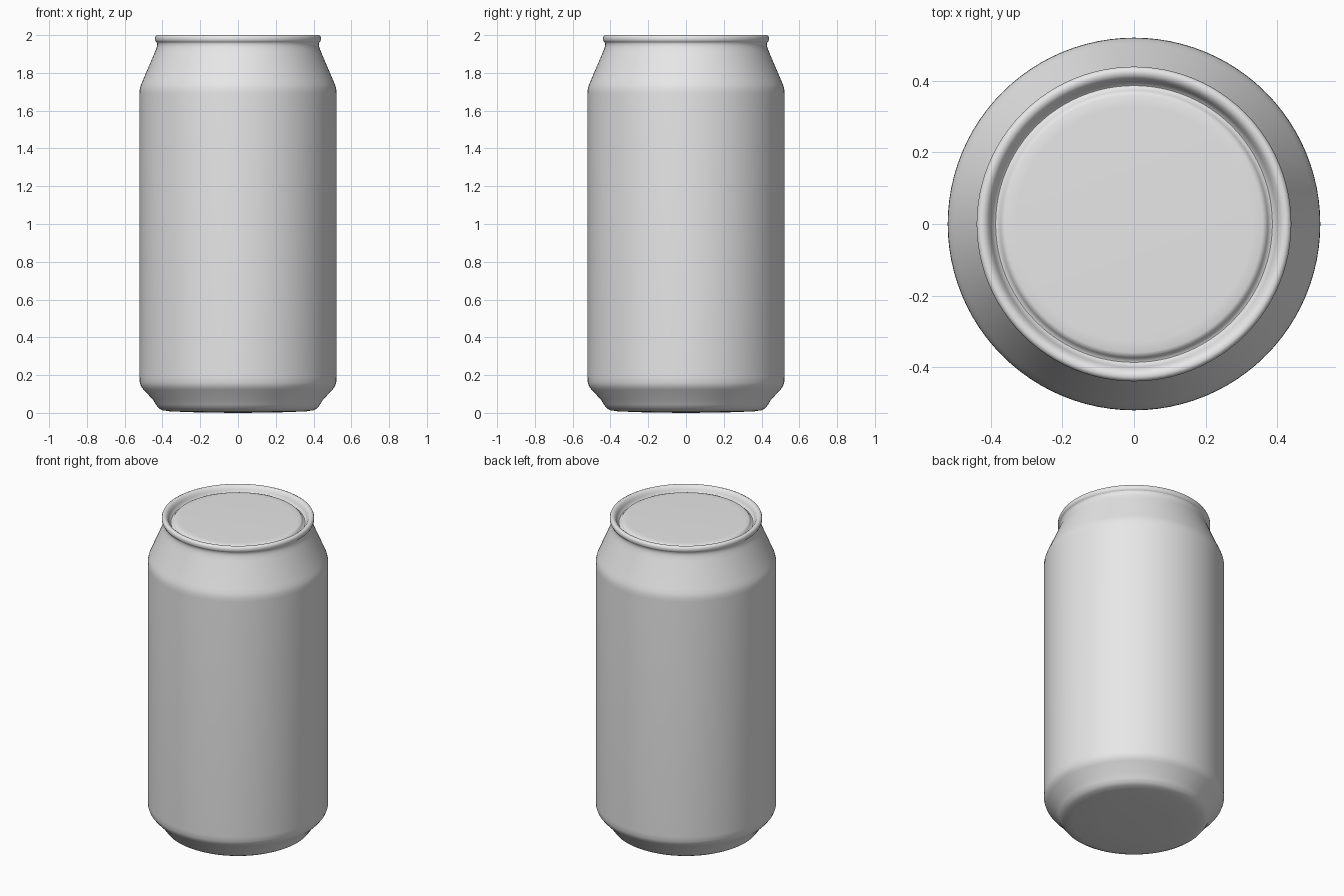
import bpy
import bmesh
import math

SEGMENTS = 96

cube = bpy.data.objects.get("Cube")
if cube:
    bpy.data.objects.remove(cube, do_unlink=True)

# Bare aluminium grey
grey = bpy.data.materials.new("plain_grey")
grey.use_nodes = True
grey.diffuse_color = (0.8, 0.8, 0.8, 1)
grey.node_tree.nodes["Principled BSDF"].inputs["Base Color"].default_value = (0.8, 0.8, 0.8, 1)


def lathe(name, profile):
    """Spin an (r, z) profile, listed from bottom to top, around the z axis."""
    bm = bmesh.new()
    verts = [bm.verts.new((r, 0, z)) for r, z in profile]
    edges = [bm.edges.new(pair) for pair in zip(verts, verts[1:])]
    bmesh.ops.spin(bm, geom=verts + edges, cent=(0, 0, 0), axis=(0, 0, 1),
                   angle=math.tau, steps=SEGMENTS)
    bmesh.ops.remove_doubles(bm, verts=bm.verts, dist=0.0001)
    # Both profiles run outward and up, so check the winding on an outward wall
    bmesh.ops.recalc_face_normals(bm, faces=bm.faces)
    wall = max(bm.faces, key=lambda f: f.calc_center_median().xy.length)
    if wall.normal.xy.dot(wall.calc_center_median().xy) < 0:
        bmesh.ops.reverse_faces(bm, faces=bm.faces)
    mesh = bpy.data.meshes.new(name)
    bm.to_mesh(mesh)
    bm.free()
    obj = bpy.data.objects.new(name, mesh)
    bpy.context.collection.objects.link(obj)
    mesh.materials.append(grey)
    bpy.ops.object.select_all(action="DESELECT")
    obj.select_set(True)
    bpy.context.view_layer.objects.active = obj
    bpy.ops.object.shade_smooth_by_angle(angle=math.radians(50))
    return obj


# Shallow base, tapered foot, straight wall and sloping shoulder
lathe("can_body", [
    (0, 0), (0.2, 0.002), (0.36, 0.008), (0.4, 0.014), (0.42, 0.025),
    (0.435, 0.045), (0.45, 0.07), (0.5, 0.122), (0.513, 0.14),
    (0.52, 0.16), (0.521, 0.19),
    (0.521, 1.69), (0.52, 1.715), (0.514, 1.737), (0.505, 1.758),
    (0.44, 1.91), (0.432, 1.93), (0.428, 1.945), (0.428, 1.955),
    (0.432, 1.965),
])

# Rolled rim, countersunk groove and flat lid panel
lathe("rim_and_lid", [
    (0.428, 1.96), (0.436, 1.966), (0.44, 1.975), (0.44, 1.987),
    (0.436, 1.996), (0.428, 2.0), (0.417, 1.998), (0.408, 1.991),
    (0.4, 1.975), (0.394, 1.96), (0.387, 1.955), (0.38, 1.957),
    (0.374, 1.967), (0.368, 1.974), (0.36, 1.977), (0.33, 1.978),
    (0, 1.979),
])
